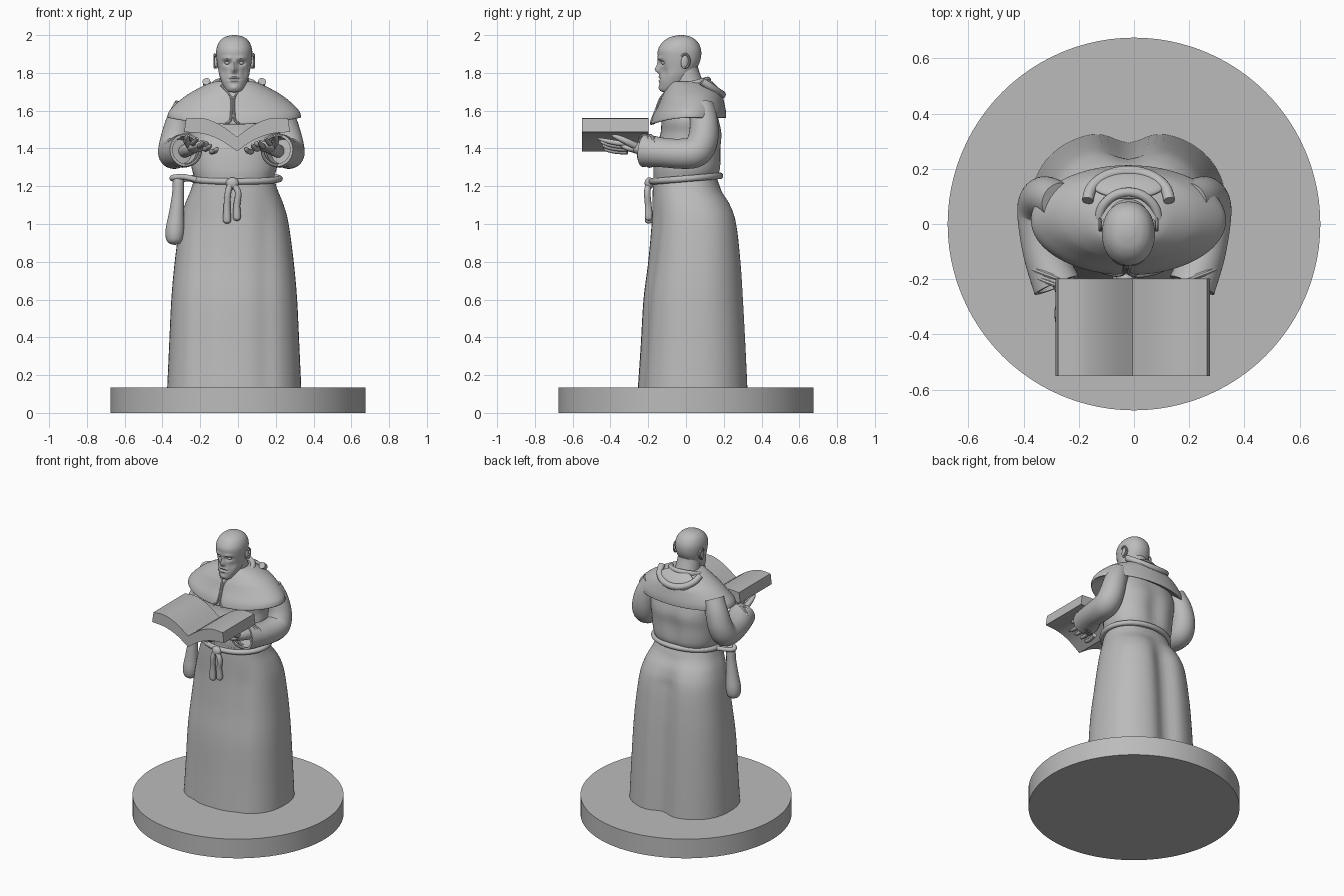
import bpy, bmesh, math
from mathutils import Vector, Quaternion

if "Cube" in bpy.data.objects:
    bpy.data.objects.remove(bpy.data.objects["Cube"])

stone = bpy.data.materials.new("stone_grey")
stone.use_nodes = True
stone.diffuse_color = (0.5, 0.5, 0.5, 1)
stone.node_tree.nodes["Principled BSDF"].inputs["Base Color"].default_value = (0.5, 0.5, 0.5, 1)

MID = -0.02       # body centre line
ARM_MID = -0.035  # mirror line of the arms


def finish(obj, angle=40):
    obj.data.materials.append(stone)
    bpy.ops.object.select_all(action='DESELECT')
    obj.select_set(True)
    bpy.context.view_layer.objects.active = obj
    bpy.ops.object.shade_smooth_by_angle(angle=math.radians(angle))
    return obj


def spline(pts, k, closed=False):
    """Catmull-Rom resampling of tuples."""
    n, out = len(pts), []
    for i in range(n if closed else n - 1):
        a, b, c, d = (pts[j % n] if closed else pts[min(max(j, 0), n - 1)] for j in range(i - 1, i + 3))
        for s in range(k):
            t = s / k
            out.append(tuple(q + t / 2 * (r - p + t * (2 * p - 5 * q + 4 * r - w + t * (3 * (q - r) + w - p)))
                             for p, q, r, w in zip(a, b, c, d)))
    return out if closed else out + [pts[-1]]


def skin(name, rings, closed=False, angle=40):
    """Bridge rings of points into one surface, capping open ends."""
    bm = bmesh.new()
    vs = [[bm.verts.new(p) for p in ring] for ring in rings]
    n = len(vs[0])
    for a, b in zip(vs, vs[1:] + ([vs[0]] if closed else [])):
        for i in range(n):
            bm.faces.new((a[i], a[(i + 1) % n], b[(i + 1) % n], b[i]))
    if not closed:
        bm.faces.new(vs[0])
        bm.faces.new(vs[-1])
    bmesh.ops.recalc_face_normals(bm, faces=bm.faces)
    mesh = bpy.data.meshes.new(name)
    bm.to_mesh(mesh)
    bm.free()
    obj = bpy.data.objects.new(name, mesh)
    bpy.context.collection.objects.link(obj)
    return finish(obj, angle)


def loft(name, sections, n=64, power=2.0, k=6, cx=MID, warp=None):
    """Sections are (z, half width, front y, back y)."""
    rings = []
    for z, rx, yf, yb in spline(sections, k):
        ring = []
        for i in range(n):
            a = math.tau * i / n
            c, s = (math.copysign(abs(f) ** (2 / power), f) for f in (math.cos(a), math.sin(a)))
            p = Vector((cx + rx * c, (yf + yb) / 2 + (yb - yf) / 2 * s, z))
            if warp:
                warp(p, c, s)
            ring.append(p)
        rings.append(ring)
    return skin(name, rings)


def tube(name, pts, n=16, k=5, closed=False, hollow=0):
    """Sweep a circle along (x, y, z, radius) points."""
    path = spline(pts, k, closed)
    m, rings, last, q = len(path), [], Vector((0, 0, 1)), Quaternion()
    for i, p in enumerate(path):
        lo, hi = (path[i - 1], path[(i + 1) % m]) if closed else (path[max(i - 1, 0)], path[min(i + 1, m - 1)])
        t = (Vector(hi[:3]) - Vector(lo[:3])).normalized()
        q = last.rotation_difference(t) @ q
        last = t
        rings.append([Vector(p[:3]) + q @ Vector((math.cos(math.tau * j / n), math.sin(math.tau * j / n), 0)) * p[3]
                      for j in range(n)])
    if hollow:
        c = Vector(path[-1][:3])
        end = rings[-1]
        rings.append([c + (v - c) * 0.82 for v in end])
        rings.append([c - last * hollow + (v - c) * 0.75 for v in end])
    return skin(name, rings, closed)


def ball(name, loc, scale, rot=(0, 0, 0)):
    bpy.ops.mesh.primitive_uv_sphere_add(segments=32, ring_count=16, location=loc, rotation=rot)
    obj = bpy.context.object
    obj.name, obj.scale = name, scale
    return finish(obj, 60)


def bump(d, w):
    return math.exp(-(d / w) ** 2)


# Base
bpy.ops.mesh.primitive_cylinder_add(vertices=96, radius=0.675, depth=0.135, location=(0, 0, 0.0675))
bpy.context.object.name = "base"
finish(bpy.context.object)


# Robe skirt with a deep fold down the back and soft folds in front
def skirt_folds(p, c, s):
    fade = min(1, max(0, (1.2 - p.z) / 0.2))
    if s > 0:
        p.y -= 0.045 * fade * s * bump(p.x - MID, 0.075)
    else:
        p.y += 0.012 * fade * -s * (bump(p.x + 0.2, 0.05) + bump(p.x - 0.15, 0.05))


loft("robe_skirt", [(0.13, .355, -.255, .338), (0.35, .345, -.24, .328), (0.6, .333, -.225, .315),
                    (0.8, .315, -.2, .302), (1.0, .288, -.182, .28), (1.1, .262, -.178, .245),
                    (1.18, .23, -.176, .19), (1.25, .208, -.172, .16)], n=80, power=2.4, warp=skirt_folds)


# Robe body, bloused over the belt
def body_folds(p, c, s):
    if s > 0:
        p.y -= 0.02 * s * bump(p.x - MID, 0.06) * bump(p.z - 1.38, 0.16)


loft("robe_body", [(1.2, .2, -.165, .15), (1.25, .212, -.172, .172), (1.3, .226, -.172, .19),
                   (1.4, .235, -.16, .192), (1.48, .24, -.135, .195), (1.56, .25, -.125, .175),
                   (1.66, .2, -.08, .15)], power=2.3, warp=body_folds)


# Shoulder cape with a lip that dips in front
def cape_dip(p, c, s):
    low = min(1, max(0, (1.68 - p.z) / 0.1))
    p.z -= 0.035 * low * max(0, -s) ** 2
    if s < 0:
        p.y += 0.012 * bump(p.x + 0.028, 0.012) * low


loft("cape", [(1.6, .27, -.12, .15), (1.575, .325, -.16, .19), (1.562, .348, -.18, .21), (1.572, .353, -.185, .213),
              (1.6, .343, -.175, .211), (1.64, .305, -.148, .203), (1.68, .255, -.125, .192),
              (1.71, .205, -.108, .172), (1.74, .145, -.09, .135), (1.755, .1, -.08, .1)], n=96, warp=cape_dip)
for side in (-1, 1):
    tube("cape_front_edge", [(MID - .008 + side * x, y, z, .007) for x, y, z in
                             ((.06, -.085, 1.735), (.02, -.115, 1.69), (.006, -.137, 1.66), (.006, -.16, 1.6),
                              (.012, -.18, 1.55), (.035, -.185, 1.53))], n=8)

# Collar and folded hood
tube("collar", [(MID + .107 * math.cos(a), .015 + .1 * math.sin(a), 1.735 + .028 * math.sin(a), .017)
                for a in (math.tau * i / 12 for i in range(12))], closed=True)
ball("hood", (MID, .145, 1.715), (.135, .075, .024), (math.radians(-47), 0, 0))
tube("hood_rim", [(MID + .148 * math.cos(a), .085 + .105 * math.sin(a), 1.755 - .07 * math.sin(a), .021)
                  for a in (math.pi * i / 8 for i in range(9))])

# Neck and head; features are (side offset, z, width, height, depth)
tube("neck", [(MID, .03, 1.66, .095), (MID, .01, 1.74, .08), (MID, -.005, 1.8, .074), (MID, -.01, 1.85, .07)], n=32)
FEATURES = [(0, 1.815, .015, .018, -.024), (0, 1.84, .011, .025, -.012), (.038, 1.852, .02, .013, .018),
            (.036, 1.878, .028, .01, -.008), (0, 1.757, .026, .006, -.007), (0, 1.769, .03, .004, .005),
            (0, 1.778, .026, .006, -.007), (0, 1.722, .022, .013, -.006), (.055, 1.8, .015, .03, .008)]


def face(p, c, s):
    if s < 0:
        for dx, z, w, h, depth in FEATURES:
            p.y += depth * bump(abs(p.x - MID) - dx, w) * bump(p.z - z, h) * min(1, -2 * s)


loft("head", [(1.697, .015, -.115, -.08), (1.705, .04, -.135, -.04), (1.735, .06, -.14, 0), (1.78, .077, -.139, .03),
              (1.82, .085, -.137, .055), (1.87, .093, -.146, .077), (1.92, .095, -.149, .08),
              (1.96, .082, -.126, .064), (1.985, .058, -.094, .037), (1.997, .027, -.055, .004),
              (2.0, .003, -.028, -.022)], n=112, k=8, power=2.15, warp=face)
for side in (-1, 1):
    x = MID + side * .093
    ball("eye", (MID + side * .036, -.117, 1.852), (.015, .014, .009))
    ball("ear", (x, -.005, 1.86), (.011, .022, .038), (math.radians(-10), 0, side * .3))
    tube("ear_rim", [(x + side * .01, -.005 + .023 * math.sin(a), 1.863 + .036 * math.cos(a), .006)
                     for a in (-.9 + .5 * i for i in range(9))], n=8)

# Sleeves, cuffs and hands
for side in (-1, 1):
    def at(x, y, z, r):
        return (ARM_MID + side * x, y, z, r)

    tube("sleeve", [at(.235, .08, 1.62, .07), at(.272, .095, 1.54, .074), at(.295, .09, 1.45, .08),
                    at(.305, .055, 1.385, .083), at(.302, -.02, 1.372, .08), at(.285, -.12, 1.378, .078),
                    at(.245, -.222, 1.39, .087)], n=32, hollow=.07)
    for back in (0, .03):
        tube("cuff_fold", [at(.245 + back * .4 + .08 * math.cos(a), -.222 + back + .03 * math.cos(a),
                              1.39 - back * .1 + .08 * math.sin(a), .01)
                           for a in (math.tau * i / 12 for i in range(12))], n=8, closed=True)
    tube("wrist", [at(.25, -.14, 1.385, .035), at(.225, -.22, 1.395, .034), at(.2, -.27, 1.405, .03)])
    ball("palm", at(.175, -.29, 1.41, 0)[:3], (.058, .062, .025), (math.radians(-8), side * .35, side * .3))
    for i in range(4):
        tube("finger", [at(.205 - i * .033, -.31, 1.425 - i * .014, .015),
                        at(.2 - i * .037, -.37, 1.43 - i * .015, .014),
                        at(.19 - i * .037, -.42, 1.44 - i * .015, .012),
                        at(.18 - i * .036, -.465 + i * .012, 1.452 - i * .016, .006)], n=10)
    tube("thumb", [at(.215, -.26, 1.41, .02), at(.235, -.31, 1.435, .018), at(.235, -.36, 1.458, .014),
                   at(.228, -.39, 1.468, .006)], n=10)

# Open book, extruded from a gull-wing profile
top = spline([(.27, 1.558), (.18, 1.56), (.09, 1.525), (0, 1.462)], 8)
under = spline([(0, 1.385), (.09, 1.445), (.18, 1.478), (.28, 1.487)], 8)
half = top[:-1]
outline = [(-x, z) for x, z in half] + top[::-1] + under[::-1] + [(-x, z) for x, z in under[1:]]
skin("open_book", [[(x - .005, y, z) for x, z in outline] for y in (-.55, -.198)], angle=25)

# Rope belt, knot, hanging ends and pouch
tube("rope_belt", [(-.012 + .232 * math.cos(a), .18 * math.sin(a), 1.24 + .015 * math.sin(a), .017)
                   for a in (math.tau * i / 16 for i in range(16))], closed=True)
ball("belt_knot", (-.03, -.195, 1.215), (.034, .024, .032))
for x, low in ((-.058, 1.01), (-.006, 1.025)):
    tube("rope_end", [(-.035, -.195, 1.22, .016), (x + .006, -.205, 1.17, .017), (x, -.2, 1.1, .018),
                      (x, -.197, low + .02, .021), (x, -.197, low, .018), (x, -.197, low - .008, .005)])
tube("pouch_strap", [(-.22, -.09, 1.235, .015), (-.29, -.075, 1.25, .015), (-.345, -.05, 1.245, .015),
                     (-.33, -.02, 1.238, .015), (-.23, .02, 1.24, .015)])
tube("pouch", [(-.315, -.05, 1.26, .01), (-.315, -.05, 1.24, .028), (-.318, -.05, 1.15, .032),
               (-.326, -.05, 1.05, .041), (-.333, -.05, .97, .05), (-.336, -.05, .92, .045),
               (-.336, -.05, .898, .028), (-.336, -.05, .89, .006)], n=24)
